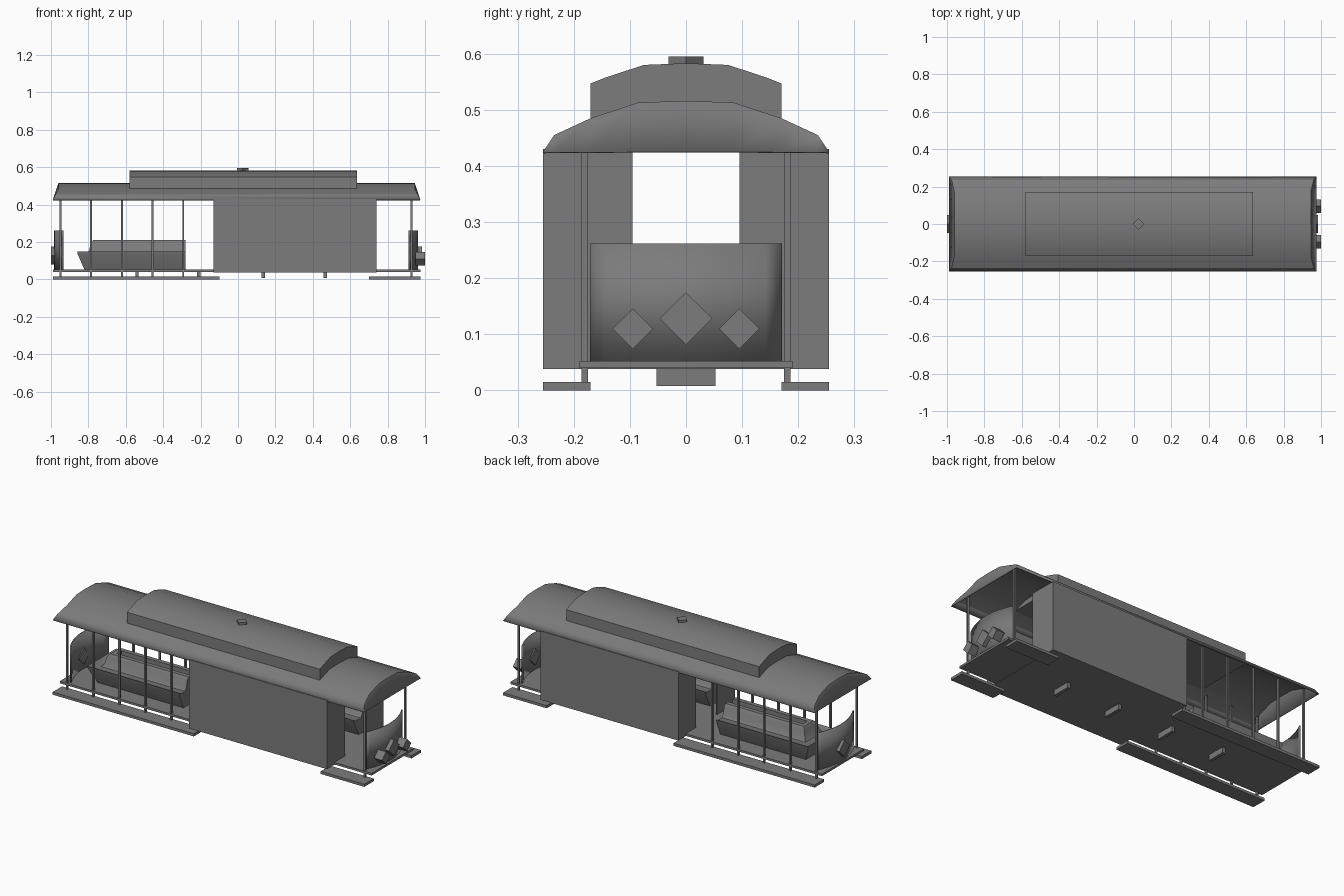
import bpy, bmesh, math
from mathutils import Matrix

cube = bpy.data.objects.get("Cube")
if cube:
    bpy.data.objects.remove(cube, do_unlink=True)

GREY = (0.2, 0.2, 0.2, 1)
paint = bpy.data.materials.new("plain_grey")
paint.use_nodes = True
paint.diffuse_color = GREY
bsdf = paint.node_tree.nodes["Principled BSDF"]
bsdf.inputs["Base Color"].default_value = GREY
bsdf.inputs["Roughness"].default_value = 0.8


def finish(name, bm, smooth=0):
    bmesh.ops.recalc_face_normals(bm, faces=bm.faces)
    mesh = bpy.data.meshes.new(name)
    bm.to_mesh(mesh)
    bm.free()
    mesh.materials.append(paint)
    ob = bpy.data.objects.new(name, mesh)
    bpy.context.scene.collection.objects.link(ob)
    if smooth:
        bpy.ops.object.select_all(action='DESELECT')
        ob.select_set(True)
        bpy.context.view_layer.objects.active = ob
        bpy.ops.object.shade_smooth_by_angle(angle=math.radians(smooth))
    return ob


def box(name, x0, x1, y0, y1, z0, z1):
    bm = bmesh.new()
    bmesh.ops.create_cube(bm, size=1)
    bmesh.ops.scale(bm, vec=(x1 - x0, y1 - y0, z1 - z0), verts=bm.verts)
    bmesh.ops.translate(bm, vec=((x0 + x1) / 2, (y0 + y1) / 2, (z0 + z1) / 2), verts=bm.verts)
    return finish(name, bm)


def diamond(name, centre, radius, depth, along_x=True):
    """Four-sided prism standing on a corner."""
    bm = bmesh.new()
    bmesh.ops.create_cone(bm, cap_ends=True, segments=4, radius1=radius, radius2=radius, depth=depth)
    bmesh.ops.rotate(bm, matrix=Matrix.Rotation(math.pi / 4, 3, 'Z'), verts=bm.verts)
    # make sure a corner points along the local x axis
    if min(abs(v.co.x) for v in bm.verts) > radius * 0.1:
        bmesh.ops.rotate(bm, matrix=Matrix.Rotation(math.pi / 4, 3, 'Z'), verts=bm.verts)
    if along_x:
        bmesh.ops.rotate(bm, matrix=Matrix.Rotation(math.pi / 2, 3, 'Y'), verts=bm.verts)
    bmesh.ops.translate(bm, vec=centre, verts=bm.verts)
    return finish(name, bm)


def loft(name, rings, closed, caps, smooth=0):
    """Skin matching rings of points, optionally closed and capped."""
    bm = bmesh.new()
    rows = [[bm.verts.new(p) for p in ring] for ring in rings]
    count = len(rows[0])
    for a, b in zip(rows, rows[1:]):
        for i in range(count if closed else count - 1):
            j = (i + 1) % count
            bm.faces.new((a[i], a[j], b[j], b[i]))
    if caps:
        bm.faces.new(rows[0])
        bm.faces.new(rows[-1])
    bmesh.ops.remove_doubles(bm, verts=bm.verts, dist=0.0001)
    return finish(name, bm, smooth)


def mirrored(half):
    return half + [(-y, z) for y, z in reversed(half) if y]


def thicken(ob, amount, offset):
    mod = ob.modifiers.new("thickness", 'SOLIDIFY')
    mod.thickness = amount
    mod.offset = offset


LEFT, RIGHT, EAVE = -0.99, 0.975, 0.425

# Main roof: arched shell with leaning hood ends
arch = mirrored([(0.255, EAVE), (0.235, 0.455), (0.17, 0.485), (0.085, 0.513), (0, 0.516)])


def lean(z):
    return 0.03 * min(1, (z - EAVE) / 0.06)


roof = loft("roof", [
    [(LEFT, y, EAVE) for y, z in arch],
    [(LEFT + lean(z), y, z) for y, z in arch],
    [(RIGHT - lean(z), y, z) for y, z in arch],
    [(RIGHT, y, EAVE) for y, z in arch]], False, False, 25)
thicken(roof, 0.004, -1)

# Raised roof and its vent cap
raised = mirrored([(0.17, 0.483), (0.17, 0.547), (0.145, 0.557), (0.075, 0.58), (0, 0.583)])
loft("raised_roof", [[(x, y, z) for y, z in raised] for x in (-0.58, 0.635)], True, True, 25)
diamond("roof_vent", (0.025, 0, 0.587), 0.031, 0.016, along_x=False)

# Floor and cabin
box("floor", LEFT, RIGHT, -0.19, 0.19, 0.04, 0.052)
box("cabin_floor", -0.13, 0.74, -0.255, 0.255, 0.038, 0.05)
for side, tag in ((1, "left"), (-1, "right")):
    def side_box(name, x0, x1, ya, yb, z0, z1):
        y0, y1 = sorted((side * ya, side * yb))
        return box(f"{tag}_{name}", x0, x1, y0, y1, z0, z1)

    side_box("cabin_wall", -0.13, 0.74, 0.247, 0.255, 0.038, 0.43)
    for x in (-0.13, 0.732):
        side_box("cabin_end_wall", x, x + 0.008, 0.095, 0.25, 0.038, 0.43)
    # Running boards and roof posts
    side_box("long_step", LEFT, -0.10, 0.17, 0.255, 0, 0.015)
    side_box("short_step", 0.70, RIGHT, 0.17, 0.255, 0, 0.015)
    for x in (-0.95, -0.785, -0.62, -0.457, -0.293, 0.928):
        side_box("post", x - 0.005, x + 0.005, 0.175, 0.186, 0.012, 0.47)

# Under-floor blocks
for x in (-0.54, -0.21, 0.135, 0.467):
    box("under_block", x - 0.009, x + 0.009, -0.053, 0.053, 0.008, 0.042)

# Bowed end panels
for end, centre, tag in ((1, 0.96, "right"), (-1, -0.98, "left")):
    ys = [-0.17 + 0.34 * i / 12 for i in range(13)]
    panel = loft(f"{tag}_end_panel", [
        [(centre - end * 0.045 * (y / 0.17) ** 2, y, z) for y in ys]
        for z in (0.05, 0.262)], False, False, 30)
    thicken(panel, 0.006, 0)

# Lamps
diamond("right_centre_lamp", (0.967, 0, 0.128), 0.047, 0.036)
diamond("left_centre_lamp", (-0.985, 0, 0.128), 0.047, 0.03)
for y in (-0.095, 0.095):
    diamond("right_side_lamp", (0.975, y, 0.11), 0.036, 0.05)

# Bench section: distance from the back, then height
bench = [(0.02, 0.05), (0.02, 0.21), (0.045, 0.21), (0.057, 0.195), (0.066, 0.155),
         (0.078, 0.141), (0.115, 0.142), (0.13, 0.15), (0.127, 0.135), (0.09, 0.05)]

# Open-air bench wraps round three sides and faces outward
path = [lambda d: (-0.28, -d), lambda d: (-0.73 - d, -d),
        lambda d: (-0.73 - d, d), lambda d: (-0.28, d)]
loft("open_bench", [[(*at(d), z) for d, z in bench] for at in path], True, True, 35)

# Cabin benches face inward along both walls
for side, tag in ((1, "left"), (-1, "right")):
    loft(f"{tag}_cabin_bench", [
        [(x, side * (0.245 - (d - 0.02) * 1.2), z) for d, z in bench]
        for x in (-0.04, 0.65)], True, True, 35)
